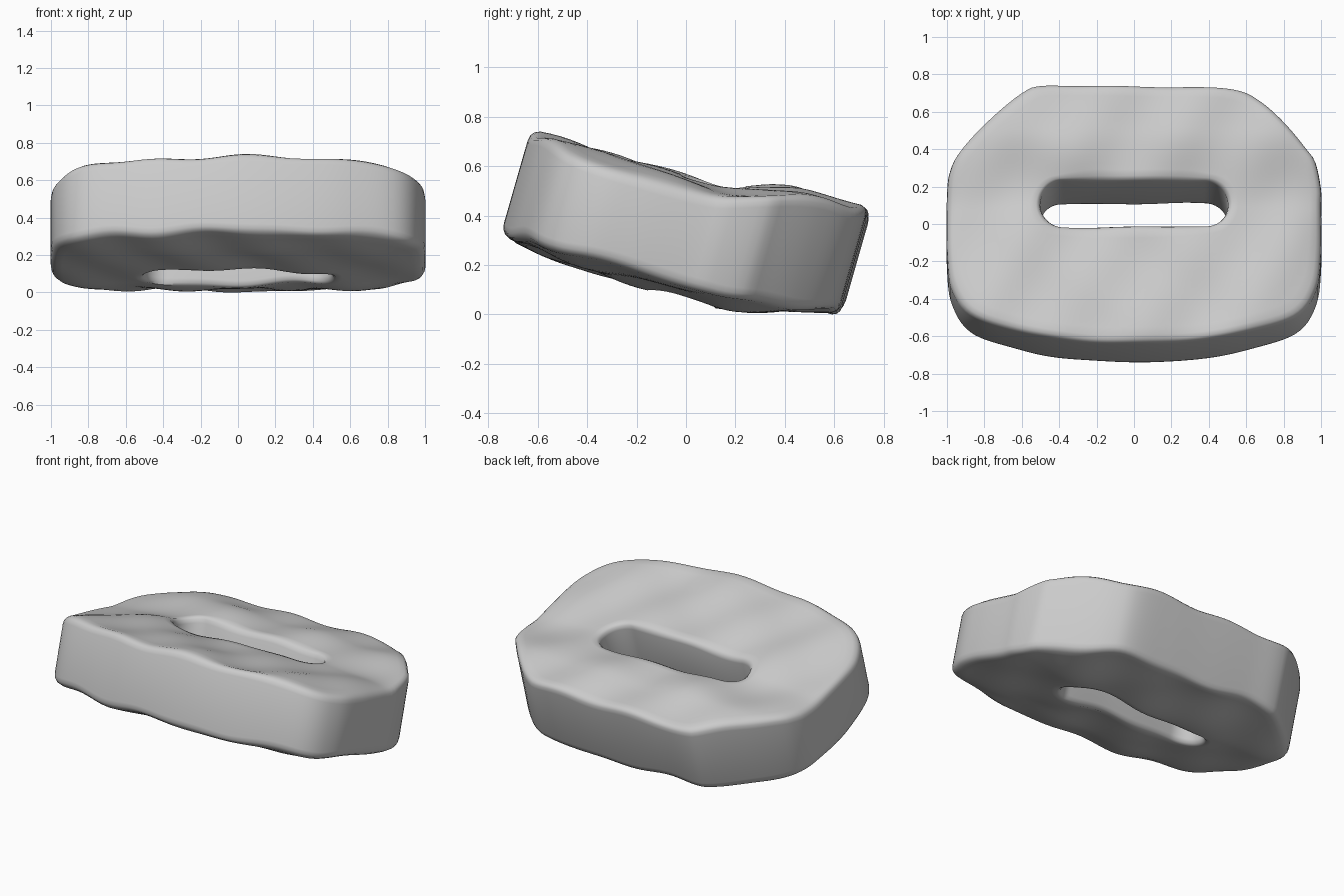
import bpy, bmesh, math
from mathutils import Vector

old = bpy.data.objects.get("Cube")
if old:
    bpy.data.objects.remove(old, do_unlink=True)

SEGMENTS = 176
TILT = math.radians(16)

# Flat colour
grey = bpy.data.materials.new("stone_grey")
grey.use_nodes = True
grey.diffuse_color = (0.6, 0.6, 0.6, 1)
grey.node_tree.nodes["Principled BSDF"].inputs["Base Color"].default_value = (0.6, 0.6, 0.6, 1)


def smooth_loop(points, steps=10):
    """Closed Catmull-Rom curve through the points."""
    pts = [Vector(p) for p in points]
    n, out = len(pts), []
    for i in range(n):
        a, b, c, d = (pts[(i + k) % n] for k in (-1, 0, 1, 2))
        for s in range(steps):
            t = s / steps
            out.append(0.5 * (2 * b + (c - a) * t + (2 * a - 5 * b + 4 * c - d) * t ** 2
                              + (3 * b - a - 3 * c + d) * t ** 3))
    return out


def resample(loop, count):
    """Evenly spaced points along a closed loop."""
    closed = loop + [loop[0]]
    lengths = [0.0]
    for a, b in zip(closed, closed[1:]):
        lengths.append(lengths[-1] + (b - a).length)
    out, j = [], 0
    for i in range(count):
        target = lengths[-1] * i / count
        while lengths[j + 1] < target:
            j += 1
        span = max(lengths[j + 1] - lengths[j], 1e-9)
        out.append(closed[j].lerp(closed[j + 1], (target - lengths[j]) / span))
    return out


def ease(a, b, t):
    t = min(max((t - a) / (b - a), 0), 1)
    return t * t * (3 - 2 * t)


# Uneven weathered faces
def lumps(x, v, phase):
    return (0.010 * math.sin(7 * x + 3 * v + phase) * math.cos(6 * v - 2 * x + phase)
            + 0.007 * math.sin(13 * x - 8 * v + 2 * phase)
            + 0.005 * math.cos(11 * v + 9 * x + phase))


def top_height(x, v):
    return 0.525 + 0.075 * ease(-0.05, 0.35, v) - 0.05 * abs(x) ** 5 + lumps(x, v, 0.6)


def bottom_height(x, v):
    return (0.06 + 0.11 * ease(0.1, 0.65, v) + 0.04 * ease(-0.5, -0.85, v)
            + 0.045 * abs(x) ** 5 + lumps(x, v, 2.3))


# Outer outline: bowed front, flat back with cut corners
front_half = [(1, -0.3), (0.97, -0.5), (0.86, -0.65), (0.6, -0.74), (0.3, -0.79)]
outline = [(1, -0.03), (1, 0.06), (0.97, 0.2), (0.92, 0.27), (0.8, 0.41), (0.67, 0.53),
           (0.55, 0.585), (0.3, 0.6), (0, 0.605), (-0.3, 0.61), (-0.5, 0.61), (-0.6, 0.57),
           (-0.8, 0.4), (-0.93, 0.26), (-0.98, 0.17), (-1, 0.05)]
outline += [(-x, v) for x, v in front_half] + [(0, -0.805)] + front_half[::-1]
outer = resample(smooth_loop(outline), SEGMENTS)

# Slot with rounded ends
slot = []
for i in range(96):
    a = math.tau * i / 96
    side = 0.38 if math.cos(a) >= 0 else -0.38
    slot.append(Vector((side + 0.122 * math.cos(a), -0.032 + 0.122 * math.sin(a))))
inner = resample(slot, SEGMENTS)

# Cross-section: (position from slot to rim, depth below the face)
face = [(0, 0.035), (0.012, 0.012), (0.045, 0)]
face += [(0.045 + 0.895 * i / 14, 0) for i in range(1, 15)]
face += [(0.975, 0.008), (0.993, 0.022), (1, 0.045)]

bm = bmesh.new()
rings = []
for height, sign, section in ((top_height, -1, face), (bottom_height, 1, face[::-1])):
    for s, depth in section:
        ring = []
        for a, b in zip(inner, outer):
            x, v = a.lerp(b, s)
            w = height(x, v) + sign * depth
            ring.append(bm.verts.new((x, v * math.cos(TILT) + w * math.sin(TILT),
                                      w * math.cos(TILT) - v * math.sin(TILT))))
        rings.append(ring)
for r, ring in enumerate(rings):
    following = rings[(r + 1) % len(rings)]
    for i in range(SEGMENTS):
        k = (i + 1) % SEGMENTS
        bm.faces.new((ring[i], following[i], following[k], ring[k]))
bmesh.ops.recalc_face_normals(bm, faces=bm.faces)

# Centre and rest on the ground
low = [min(v.co[i] for v in bm.verts) for i in range(3)]
high = [max(v.co[i] for v in bm.verts) for i in range(3)]
shift = Vector((-(low[0] + high[0]) / 2, -(low[1] + high[1]) / 2, -low[2]))
bmesh.ops.translate(bm, verts=bm.verts, vec=shift)

mesh = bpy.data.meshes.new("slotted_slab")
bm.to_mesh(mesh)
bm.free()
mesh.materials.append(grey)
slab = bpy.data.objects.new("slotted_slab", mesh)
bpy.context.collection.objects.link(slab)
bpy.context.view_layer.objects.active = slab
slab.select_set(True)
bpy.ops.object.shade_smooth_by_angle(angle=math.radians(50))
